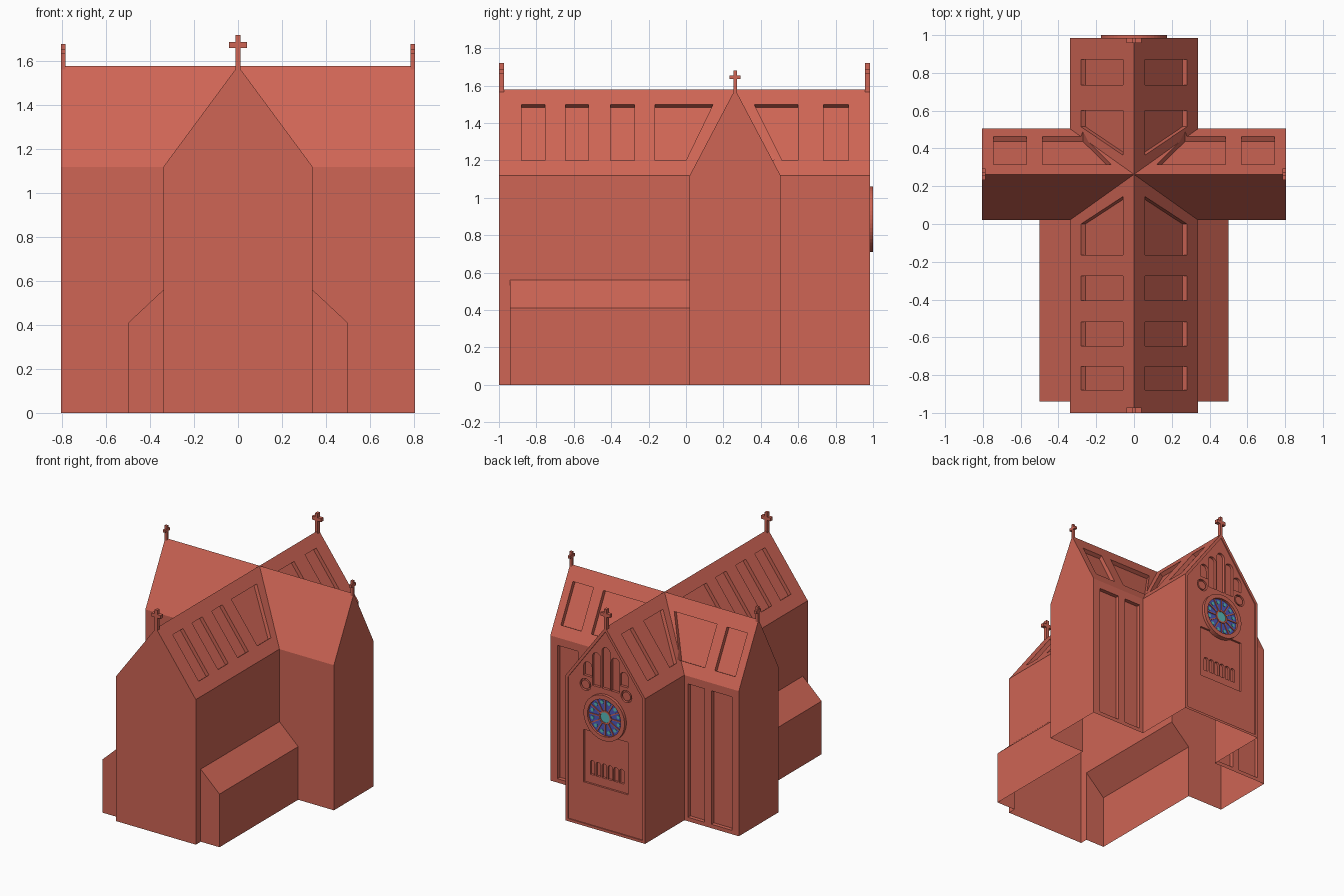
import bpy, bmesh
from math import sin, cos, pi
from mathutils import Vector as V

if "Cube" in bpy.data.objects:
    bpy.data.objects.remove(bpy.data.objects["Cube"])


def material(name, rgb):
    m = bpy.data.materials.new(name)
    m.diffuse_color = (*rgb, 1)
    m.use_nodes = True
    m.node_tree.nodes["Principled BSDF"].inputs["Base Color"].default_value = m.diffuse_color
    return m


BRICK = material("brick", (0.62, 0.13, 0.09))
BLUE = material("blue_glass", (0.08, 0.1, 0.5))
TEAL = material("teal_glass", (0.1, 0.5, 0.5))


def prism(name, pts, vec, mat=BRICK):
    """Extrude a flat 3D outline along vec."""
    bm = bmesh.new()
    f = bm.faces.new([bm.verts.new(p) for p in pts])
    r = bmesh.ops.extrude_face_region(bm, geom=[f], use_keep_orig=True)
    bmesh.ops.translate(bm, vec=vec, verts=[v for v in r["geom"] if isinstance(v, bmesh.types.BMVert)])
    bmesh.ops.recalc_face_normals(bm, faces=bm.faces)
    me = bpy.data.meshes.new(name)
    bm.to_mesh(me)
    bm.free()
    me.materials.append(mat)
    ob = bpy.data.objects.new(name, me)
    bpy.context.collection.objects.link(ob)
    return ob


def along_y(name, pts, y0, y1, mat=BRICK):
    return prism(name, [V((x, y0, z)) for x, z in pts], V((0, y1 - y0, 0)), mat)


def boolean(body, other, op="DIFFERENCE"):
    m = body.modifiers.new("bool", "BOOLEAN")
    m.operation, m.solver, m.object = op, "EXACT", other
    bpy.context.view_layer.objects.active = body
    bpy.ops.object.modifier_apply(modifier=m.name)
    bpy.data.objects.remove(other)


def gable(w, eave, ridge, base=0.0, c=0.0):
    return [(c - w, base), (c + w, base), (c + w, eave), (c, ridge), (c - w, eave)]


def rect(x0, x1, z0, z1):
    return [(x0, z0), (x1, z0), (x1, z1), (x0, z1)]


def circle(r, cx, cz, n=32):
    return [(cx + r * cos(2 * pi * i / n), cz + r * sin(2 * pi * i / n)) for i in range(n)]


def arch(cx, w, z0, top, n=8):
    """Round-headed opening."""
    r = w / 2
    return [(cx - r, z0), (cx + r, z0)] + [
        (cx + r * cos(pi * i / n), top - r + r * sin(pi * i / n)) for i in range(n + 1)]


EAVE, RIDGE, W, TW, TC, BACK = 1.12, 1.58, 0.34, 0.2425, 0.2625, 0.985

# Main shell: nave, transept and side aisles
body = along_y("church_shell", gable(W, EAVE, RIDGE), -1, BACK)
transept = prism("transept", [V((-0.805, y, z)) for y, z in gable(TW, EAVE, RIDGE, c=TC)], V((1.61, 0, 0)))
boolean(body, transept, "UNION")
for s in (1, -1):
    aisle = [(0.3, 0), (0.5, 0), (0.5, 0.41), (W, 0.56), (0.3, 0.56)]
    boolean(body, along_y("aisle", [(s * x, z) for x, z in aisle], -0.94, 0.1), "UNION")

# Recessed roof panels on the nave: (y at bottom, y at top) for both sides of each panel
LO, HI, DEPTH = 1.2, 1.5, 0.03
nave_panels = [(-.88, -.88, -.755, -.755), (-.645, -.645, -.52, -.52), (-.405, -.405, -.275, -.275),
               (-.165, -.165, 0, .145), (.515, .365, .6, .6), (.735, .735, .87, .87)]
for s in (1, -1):
    n = V((s * (RIDGE - EAVE), 0, W)).normalized()
    for a, b, c, d in nave_panels:
        pts = [V((s * W * (RIDGE - z) / (RIDGE - EAVE), y, z)) - n * DEPTH
               for y, z in ((a, LO), (b, HI), (d, HI), (c, LO))]
        boolean(body, prism("cutter", pts, n * 0.08))

    # Recessed panels on the back transept roof
    n = V((0, RIDGE - EAVE, TW)).normalized()
    for a, b, c, d in [(.27, .12, .485, .485), (.57, .57, .745, .745)]:
        pts = [V((s * x, TC + TW * (RIDGE - z) / (RIDGE - EAVE), z)) - n * DEPTH
               for x, z in ((a, LO), (b, HI - .02), (d, HI - .02), (c, LO))]
        boolean(body, prism("cutter", pts, n * 0.08))

    # Tall recesses in the back transept walls
    for x0, x1 in ((.37, .51), (.57, .745)):
        boolean(body, along_y("cutter", rect(s * x0, s * x1, .03, 1.06), .475, .55))

# Back gable: shallow frame, panel with arcade, stepped lancets, side roundels
boolean(body, along_y("cutter", gable(W - .02, EAVE - .008, RIDGE - .035, .02), BACK - .008, 1.05))
boolean(body, along_y("cutter", rect(-.19, .19, .335, .74), .962, 1.05))
for i in range(6):
    x = -.125 + .05 * i
    boolean(body, along_y("cutter", arch(x, .038, .4, .51), .945, 1.05))
for x, z0, top in ((0, 1.1, 1.42), (.08, 1.1, 1.36), (-.08, 1.1, 1.36), (.155, 1.16, 1.27), (-.155, 1.16, 1.27)):
    boolean(body, along_y("cutter", arch(x, .07, z0, top), .957, 1.05))
for s in (1, -1):
    boolean(body, along_y("cutter", circle(.046, s * .175, 1.09, 20), .957, 1.05))
    along_y("roundel_boss", circle(.034, s * .175, 1.09, 20), .95, .975)

# The shell is open underneath
bm = bmesh.new()
bm.from_mesh(body.data)
bmesh.ops.delete(bm, geom=[f for f in bm.faces if all(v.co.z < 1e-4 for v in f.verts)], context="FACES")
bm.to_mesh(body.data)
bm.free()

# Rose window: rim, glass, tracery and lights
RZ = 0.885
rim = along_y("rose_rim", circle(.175, 0, RZ, 48), .955, 1.0)
boolean(rim, along_y("cutter", circle(.142, 0, RZ, 48), .9, 1.05))
along_y("rose_glass", circle(.15, 0, RZ, 48), .955, .982, BLUE)
for i in range(12):
    a = 2 * pi * i / 12
    u, t = V((cos(a), sin(a))), V((-sin(a), cos(a)))
    c = V((0, RZ))
    along_y("rose_spoke", [c + u * .05 - t * .004, c + u * .145 - t * .004,
                           c + u * .145 + t * .004, c + u * .05 + t * .004], .975, .988)
    b = a + pi / 12
    along_y("rose_light", circle(.014, .115 * cos(b), RZ + .115 * sin(b), 10), .975, .985, TEAL)
hub = along_y("rose_hub_ring", circle(.052, 0, RZ, 24), .97, .99)
boolean(hub, along_y("cutter", circle(.04, 0, RZ, 24), .9, 1.05))
along_y("rose_hub_glass", circle(.042, 0, RZ, 24), .97, .985, TEAL)


# Gable crosses
def cross_outline(s, arm, a0, a1, top):
    b = RIDGE - .03
    return [(-s, b), (s, b), (s, a0), (arm, a0), (arm, a1), (s, a1),
            (s, top), (-s, top), (-s, a1), (-arm, a1), (-arm, a0), (-s, a0)]


big = cross_outline(.011, .04, 1.662, 1.688, 1.72)
small = cross_outline(.009, .03, 1.635, 1.655, 1.68)
along_y("front_cross", big, -1, -.972)
along_y("back_cross", big, BACK - .028, BACK)
for s in (1, -1):
    prism("transept_cross", [V((s * .805, TC + y, z)) for y, z in small], V((-s * .02, 0, 0)))
